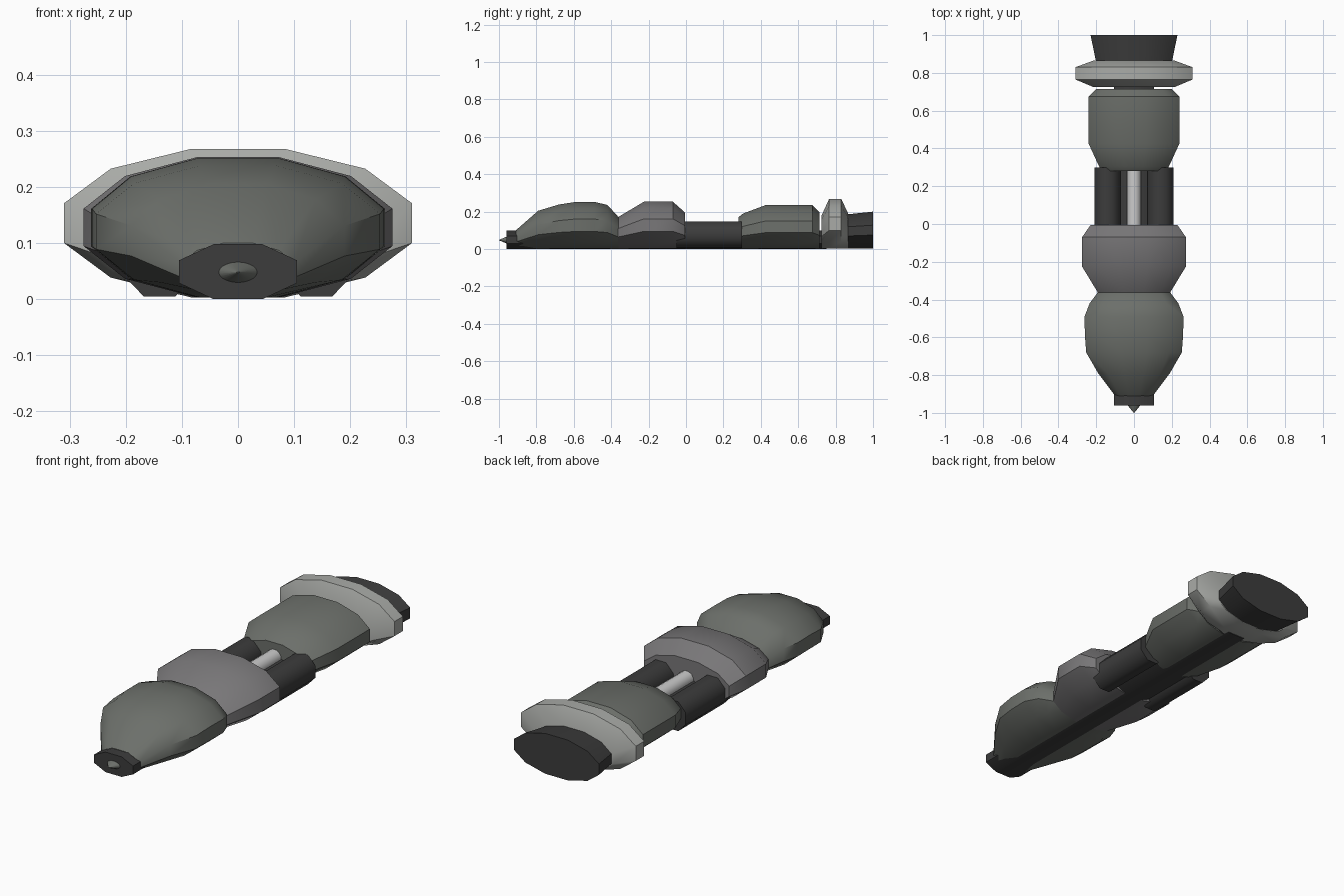
import bpy, bmesh, math

if "Cube" in bpy.data.objects:
    bpy.data.objects.remove(bpy.data.objects["Cube"])

PALETTE = {
    "hull_green": (0.15, 0.16, 0.145, 1),
    "hull_grey": (0.19, 0.185, 0.19, 1),
    "light": (0.40, 0.41, 0.39, 1),
    "bright": (0.55, 0.55, 0.55, 1),
    "dark": (0.045, 0.045, 0.045, 1),
}
mats = {}
for key, col in PALETTE.items():
    mats[key] = bpy.data.materials.new(key)
    mats[key].diffuse_color = col


def loft(name, rings, sides, mat, x=0.0, angle=40):
    """Loft flat-sided oval rings along y; ring = (y, half width, bottom z, top z)."""
    bm = bmesh.new()
    k = 1 / math.cos(math.pi / sides)
    loops = []
    for y, hw, z0, z1 in rings:
        zc, rz = (z0 + z1) / 2, (z1 - z0) / 2
        loop = []
        for i in range(sides):
            a = 2 * math.pi * (i + 0.5) / sides
            loop.append(bm.verts.new((x + hw * k * math.cos(a), y, zc + rz * k * math.sin(a))))
        loops.append(loop)
    for a, b in zip(loops, loops[1:]):
        for i in range(sides):
            j = (i + 1) % sides
            bm.faces.new((a[i], a[j], b[j], b[i]))
    bm.faces.new(loops[0])
    bm.faces.new(loops[-1])
    bmesh.ops.recalc_face_normals(bm, faces=bm.faces)
    me = bpy.data.meshes.new(name)
    bm.to_mesh(me)
    bm.free()
    me.materials.append(mats[mat])
    ob = bpy.data.objects.new(name, me)
    bpy.context.collection.objects.link(ob)
    bpy.ops.object.select_all(action='DESELECT')
    ob.select_set(True)
    bpy.context.view_layer.objects.active = ob
    bpy.ops.object.shade_smooth_by_angle(angle=math.radians(angle))
    return ob


B = 0.003  # underside height of the hull sections

# Hull sections
loft("front_hull", [(-0.91, 0.10, B, 0.10), (-0.79, 0.19, B, 0.205), (-0.68, 0.253, B, 0.238),
                    (-0.59, 0.26, B, 0.252), (-0.49, 0.262, B, 0.252), (-0.42, 0.235, B, 0.236),
                    (-0.36, 0.19, B, 0.17)], 12, "hull_green")
loft("middle_hull", [(-0.365, 0.19, B, 0.17), (-0.225, 0.275, B, 0.253), (-0.07, 0.275, B, 0.253),
                     (-0.005, 0.23, B, 0.195)], 12, "hull_grey")
loft("rear_hull", [(0.28, 0.17, B, 0.17), (0.305, 0.185, B, 0.19), (0.425, 0.24, B, 0.235),
                   (0.675, 0.24, B, 0.235), (0.715, 0.20, B, 0.195)], 12, "hull_green")

# Wide collar and tail block
loft("collar", [(0.725, 0.215, B, 0.18), (0.765, 0.31, B, 0.268), (0.83, 0.31, B, 0.268),
                (0.865, 0.215, B, 0.195)], 12, "light")
loft("tail", [(0.855, 0.20, B, 0.185), (1.0, 0.23, B, 0.20)], 12, "dark")

# Spine running through every section, ending in the nose block
loft("spine", [(-0.96, 0.105, 0, 0.098), (0.75, 0.105, 0, 0.098)], 8, "dark", angle=30)
loft("nose_tip", [(-1.0, 0.001, 0.047, 0.049), (-0.955, 0.038, 0.028, 0.068)], 24, "hull_green")

# Open waist: two side tubes and a bright central rod
for side, x in (("left", -0.14), ("right", 0.14)):
    loft(side + "_tube", [(-0.05, 0.068, 0.005, 0.148), (0.30, 0.068, 0.005, 0.148)],
         8, "dark", x=x, angle=50)
loft("centre_rod", [(-0.03, 0.037, 0.063, 0.137), (0.31, 0.037, 0.063, 0.137)], 12, "bright")

for m in bpy.data.materials:
    if m.users and not m.is_grease_pencil:
        m.use_nodes = True
        m.node_tree.nodes["Principled BSDF"].inputs["Base Color"].default_value = m.diffuse_color
